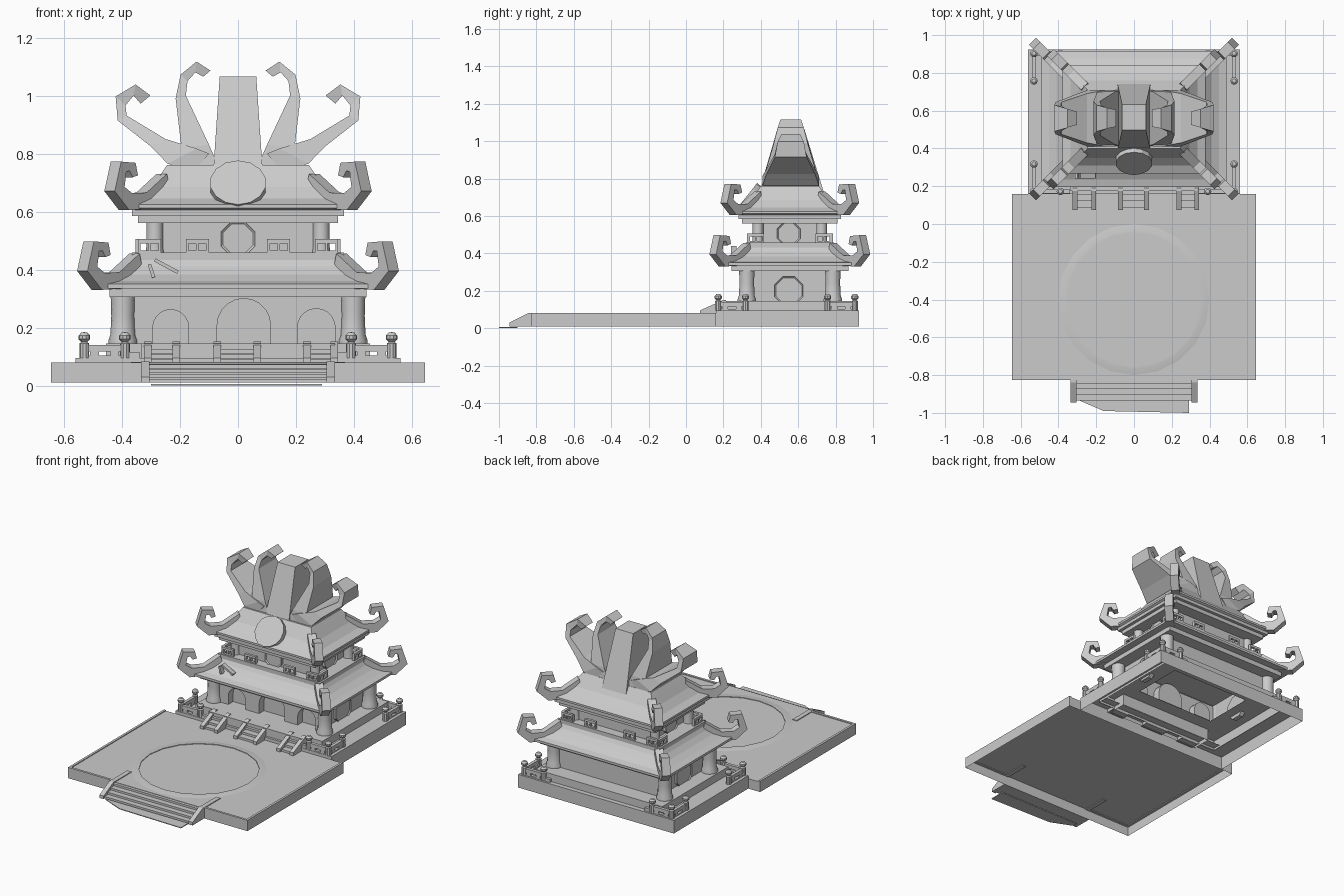
import bpy, bmesh, math
from mathutils import Matrix, Vector

cube = bpy.data.objects.get("Cube")
if cube:
    bpy.data.objects.remove(cube)

stone = bpy.data.materials.new("grey_stone")
stone.use_nodes = True
stone.diffuse_color = (0.6, 0.6, 0.6, 1)
stone.node_tree.nodes["Principled BSDF"].inputs["Base Color"].default_value = (0.6, 0.6, 0.6, 1)

CY = 0.555   # middle of the tower in y


def finish(name, bm, smooth=False, normals=True):
    if normals:
        bmesh.ops.recalc_face_normals(bm, faces=bm.faces)
    me = bpy.data.meshes.new(name)
    bm.to_mesh(me)
    bm.free()
    ob = bpy.data.objects.new(name, me)
    bpy.context.collection.objects.link(ob)
    me.materials.append(stone)
    if smooth:
        bpy.ops.object.select_all(action='DESELECT')
        ob.select_set(True)
        bpy.context.view_layer.objects.active = ob
        bpy.ops.object.shade_smooth_by_angle(angle=math.radians(35))
    return ob


def add_box(bm, x0, x1, y0, y1, z0, z1, open_bottom=False):
    m = Matrix.Translation(((x0 + x1) / 2, (y0 + y1) / 2, (z0 + z1) / 2))
    m = m @ Matrix.Diagonal((abs(x1 - x0), abs(y1 - y0), abs(z1 - z0), 1))
    vs = bmesh.ops.create_cube(bm, size=1, matrix=m)["verts"]
    if open_bottom:
        low = [f for f in vs[0].link_faces[:] + vs[-1].link_faces[:] if f.calc_center_median().z < z0 + 1e-5]
        bmesh.ops.delete(bm, geom=list(set(low)), context='FACES_ONLY')


def box(name, *dims, **kw):
    bm = bmesh.new()
    add_box(bm, *dims, **kw)
    return finish(name, bm)


def add_prism(bm, pts, offset):
    """Extrude a closed outline of 3D points along an offset."""
    a = [bm.verts.new(p) for p in pts]
    b = [bm.verts.new(Vector(p) + Vector(offset)) for p in pts]
    n = len(pts)
    bm.faces.new(a)
    bm.faces.new(b[::-1])
    for i in range(n):
        bm.faces.new((a[i], a[(i + 1) % n], b[(i + 1) % n], b[i]))


def tier(name, profile, inset, cy=CY, cap=False):
    """Sweep a (half width, height) profile around a rectangular plan."""
    bm = bmesh.new()
    rings = [[bm.verts.new((sx * h, cy + sy * (h - inset), z))
              for sx, sy in ((-1, -1), (1, -1), (1, 1), (-1, 1))] for h, z in profile]
    for a, b in zip(rings, rings[1:]):
        for i in range(4):
            j = (i + 1) % 4
            bm.faces.new((a[i], a[j], b[j], b[i]))
    if cap:
        bm.faces.new(rings[-1])
    return finish(name, bm, normals=False)


def lathe(name, profile, spots, sides=14):
    bm = bmesh.new()
    for x, y in spots:
        rings = [[bm.verts.new((x + r * math.cos(math.tau * i / sides), y + r * math.sin(math.tau * i / sides), z))
                  for i in range(sides)] for r, z in profile]
        for a, b in zip(rings, rings[1:]):
            for i in range(sides):
                j = (i + 1) % sides
                bm.faces.new((a[i], a[j], b[j], b[i]))
    return finish(name, bm, smooth=True, normals=False)


def corners(hx, hy, cy=CY):
    return [(sx * hx, cy + sy * hy) for sx in (-1, 1) for sy in (-1, 1)]


def stairs(name, x0, x1, y0, y1, z0, z1, steps, cheek):
    """Steps rising towards +y between two sloped cheeks."""
    bm = bmesh.new()
    run, rise = (y1 - y0) / steps, (z1 - z0) / steps
    for i in range(steps):
        add_box(bm, x0 + cheek, x1 - cheek, y0 + (i + .35) * run, y1, z0 + i * rise, z0 + (i + .8) * rise)
    side = [(y0, z0), (y0, z0 + .02), (y1 - .015, z1 + .006), (y1, z1 + .006), (y1, z0)]
    for x in (x0, x1 - cheek):
        add_prism(bm, [(x, y, z) for y, z in side], (cheek, 0, 0))
    finish(name, bm)


# Forecourt with a low rim, round dais and wide front steps
box("forecourt", -.645, .645, -.825, .16, .01, .075, open_bottom=True)
bm = bmesh.new()
for s in (-1, 1):
    add_box(bm, s * .63, s * .645, -.825, .16, .07, .08)
    add_box(bm, s * .335, s * .63, -.825, -.81, .07, .08)
    add_box(bm, s * .305, s * .335, -.83, -.66, .07, .08)
finish("forecourt_rim", bm)
lathe("round_dais", [(.4, .075), (.365, .081), (.355, .081), (.355, .077), (.001, .077)], [(0, -.4)], 20)
stairs("front_steps", -.335, .335, -.945, -.825, .01, .076, 4, .03)
bm = bmesh.new()
add_prism(bm, [(-.3, -.9, 0), (-.3, -.93, 0), (-.16, -.99, 0), (.29, -1, 0), (.29, -.9, 0)], (0, 0, .005))
finish("landing_slab", bm)

# Stepped base and its three small flights
tier("base", [(.56, .01), (.56, .095), (.455, .095)], .1775, .5425)
tier("inner_platform", [(.455, .08), (.455, .145), (.28, .145)], .115)
box("platform_front", -.335, .335, .175, .3, .07, .145, open_bottom=True)
for name, x0, x1 in (("right_flight", -.325, -.2), ("middle_flight", -.085, .08), ("left_flight", .225, .345)):
    stairs(name, x0, x1, .075, .215, .075, .145, 4, .026)

# Corner railings on the base: an L of two panels and three ball-topped posts
bm = bmesh.new()
posts = []
for sx in (-1, 1):
    for sy in (-1, 1):
        x, y = sx * .53, .5375 + sy * .365
        xi, yi = sx * .39, y - sy * .145
        posts += [(x, y), (xi, y), (x, yi)]
        for z0, z1 in ((.095, .103), (.117, .14)):
            add_box(bm, xi, x, y - .01, y + .01, z0, z1)
            add_box(bm, x - .01, x + .01, yi, y, z0, z1)
        add_box(bm, xi - sx * .05, xi, y - .01, y + .01, .095, .115)
        for t in (.25, .75):
            add_box(bm, x + (xi - x) * t - .015, x + (xi - x) * t + .015, y - .01, y + .01, .1, .12)
            add_box(bm, x - .01, x + .01, y + (yi - y) * t - .015, y + (yi - y) * t + .015, .1, .12)
finish("corner_railings", bm)
lathe("railing_posts", [(.017, .095), (.017, .145), (.01, .15), (.02, .16), (.02, .172), (.011, .182), (.001, .184)], posts, 10)

# Lower hall with arched niches cut in the front
hall = box("lower_hall", -.36, .36, CY - .235, CY + .235, .145, .31)
bm = bmesh.new()
for x, r, top in ((.02, .092, .3), (-.232, .062, .262), (.27, .065, .265)):
    arch = [(x - r, .13), (x + r, .13)] + [(x + r * math.cos(math.pi * i / 10), top - r + r * math.sin(math.pi * i / 10)) for i in range(11)]
    add_prism(bm, [(px, .25, pz) for px, pz in arch], (0, .12, 0))
cutter = finish("arch_cutter", bm)
cutter.hide_render = True
mod = hall.modifiers.new("niches", 'BOOLEAN')
mod.object, mod.solver = cutter, 'EXACT'
bpy.context.view_layer.objects.active = hall
bpy.ops.object.modifier_apply(modifier=mod.name)
bpy.data.objects.remove(cutter)
bm = bmesh.new()
bm.from_mesh(hall.data)
bmesh.ops.delete(bm, geom=[f for f in bm.faces if abs(f.normal.z) > .9 and f.calc_center_median().z < .15], context='FACES')
bm.to_mesh(hall.data)
bm.free()


# Eight-sided windows with a sunken panel
def window(name, centre, r, axis):
    bm = bmesh.new()
    m = Matrix.Translation(centre) @ Vector((0, 0, 1)).rotation_difference(Vector(axis)).to_matrix().to_4x4() @ Matrix.Rotation(math.pi / 8, 4, 'Z')
    bmesh.ops.create_cone(bm, cap_ends=True, segments=8, radius1=r, radius2=r, depth=.03, matrix=m)
    bm.normal_update()
    face = [f for f in bm.faces if f.normal.dot(Vector(axis)) > .9]
    bmesh.ops.inset_region(bm, faces=face, thickness=.008, depth=-.006)
    finish(name, bm)


for s, side in ((-1, "right"), (1, "left")):
    window("lower_window_" + side, (s * .36, .55, .2), .083, (s, 0, 0))
    window("upper_window_" + side, (s * .27, .55, .505), .068, (s, 0, 0))
window("upper_window_front", (0, CY - .18, .505), .064, (0, -1, 0))

# Columns
lathe("lower_columns", [(.05, .145), (.05, .155), (.043, .175), (.04, .24), (.042, .305)], corners(.397, .23))
lathe("upper_columns", [(.032, .455), (.029, .48), (.029, .565)], corners(.287, .17))

# Roofs, upper hall
tier("lower_roof", [(.36, .305), (.443, .305), (.443, .335), (.49, .335), (.49, .35), (.45, .36), (.41, .382),
                    (.38, .41), (.365, .432), (.365, .458), (.26, .458)], .13)
tier("upper_hall", [(.265, .455), (.265, .57)], .09)
tier("upper_roof", [(.26, .56), (.345, .56), (.345, .585), (.365, .585), (.365, .605), (.378, .612), (.378, .625),
                    (.335, .645), (.295, .685), (.262, .735), (.245, .76)], .09, cap=True)

# Curled horns on the roof corners
HORN = [(-.09, -.01), (0, -.015), (.05, .05), (.028, .152), (-.022, .148), (-.03, .105), (-.012, .098), (-.002, .12),
        (.01, .118), (.016, .065), (-.01, .043), (-.06, .045), (-.13, .11), (-.14, .06)]


def horns(name, hx, hy, z):
    bm = bmesh.new()
    for x, y in corners(hx, hy):
        sx, sy = math.copysign(1, x), math.copysign(1, y - CY)
        w = Vector((sx, -sy, 0)) * .018
        add_prism(bm, [Vector((x + sx * u, y + sy * u, z + v)) - w for u, v in HORN], w * 2)
    finish(name, bm)


horns("lower_roof_horns", .487, .362, .345)
horns("upper_roof_horns", .393, .303, .62)

# Balcony railings
bm = bmesh.new()


def balcony_panel(a, b, across):
    for t0, t1, z0, z1 in ((0, 1, .49, .505), (0, 1, .458, .466), (0, .12, .458, .5), (.88, 1, .458, .5), (.45, .55, .458, .5)):
        p, q = a.lerp(b, t0), a.lerp(b, t1)
        add_box(bm, p.x - across.x, q.x + across.x, p.y - across.y, q.y + across.y, z0, z1)


for sy in (-1, 1):
    y = CY + sy * .222
    for sx in (-1, 1):
        balcony_panel(Vector((sx * .265, y)), Vector((sx * .345, y)), Vector((0, .008)))
        balcony_panel(Vector((sx * .1, y)), Vector((sx * .18, y)), Vector((0, .008)))
        balcony_panel(Vector((sx * .345, y)), Vector((sx * .345, y - sy * .085)), Vector((.008, 0)))
finish("balcony_railings", bm)

# Crown: tapered centre slab, tilted medallion and two pairs of curling fins
bm = bmesh.new()
rings = [[bm.verts.new((sx * hx, CY + .01 + sy * hy, z)) for sx, sy in ((-1, -1), (1, -1), (1, 1), (-1, 1))]
         for hx, hy, z in ((.088, .18, .7), (.063, .068, 1.065))]
for i in range(4):
    bm.faces.new((rings[0][i], rings[0][(i + 1) % 4], rings[1][(i + 1) % 4], rings[1][i]))
bm.faces.new(rings[1])
finish("crown_slab", bm)

bm = bmesh.new()
tilt = Vector((0, 0, 1)).rotation_difference(Vector((0, -.78, .62))).to_matrix().to_4x4()
bmesh.ops.create_cone(bm, cap_ends=True, segments=14, radius1=.097, radius2=.097, depth=.09,
                      matrix=Matrix.Translation((0, .355, .672)) @ tilt)
finish("medallion", bm)


def fins(name, outer, inner, widths):
    bm = bmesh.new()
    for s in (-1, 1):
        rows = []
        for (xo, zo), (xi, zi), w in zip(outer, inner, widths):
            rows.append([bm.verts.new((s * x, CY + .005 + sy * w, z)) for x, z, sy in
                         ((xo, zo, -1), (xo, zo, 1), (xi, zi, 1), (xi, zi, -1))])
        for a, b in zip(rows, rows[1:]):
            for i in range(4):
                j = (i + 1) % 4
                bm.faces.new((a[i], a[j], b[j], b[i]))
        bm.faces.new(rows[0])
        bm.faces.new(rows[-1])
    finish(name, bm)


fins("inner_fins", [(.2, .74), (.195, .82), (.215, .99), (.198, 1.072), (.143, 1.117), (.095, 1.086)],
     [(.06, .74), (.1, .83), (.18, 1.0), (.174, 1.05), (.147, 1.08), (.12, 1.065)],
     [.15, .14, .09, .07, .055, .045])
fins("outer_fins", [(.15, .74), (.243, .765), (.3, .824), (.415, .914), (.422, .997), (.353, 1.038), (.302, 1.0)],
     [(.1, .8), (.143, .817), (.25, .85), (.384, .931), (.388, .966), (.36, 1.0), (.336, .972)],
     [.15, .15, .13, .085, .07, .05, .035])

# Two loose sticks on the lower roof
bm = bmesh.new()
for x0, z0, x1, z1 in ((-.285, .375, -.3, .42), (-.29, .428, -.21, .385)):
    d = Vector((z0 - z1, 0, x1 - x0)).normalized() * .012
    add_prism(bm, [Vector((x0, .24, z0)), Vector((x1, .24, z1)), Vector((x1, .24, z1)) + d, Vector((x0, .24, z0)) + d], (0, .03, 0))
finish("roof_sticks", bm)
